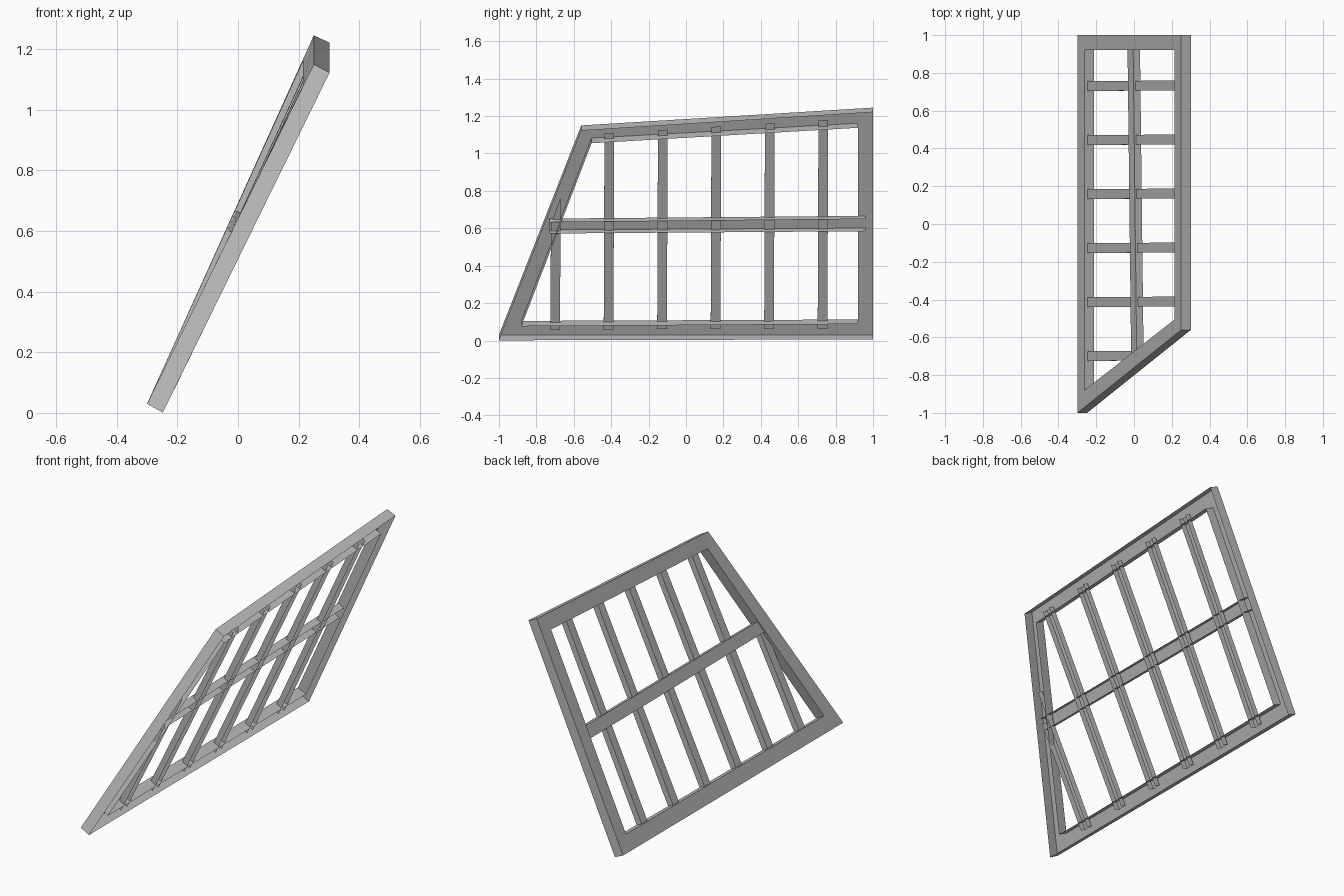
import bpy
import bmesh
from mathutils import Vector

cube = bpy.data.objects.get("Cube")
if cube:
    bpy.data.objects.remove(cube, do_unlink=True)

grey = bpy.data.materials.new("plain grey")
grey.use_nodes = True
colour = (0.5, 0.5, 0.5, 1)
grey.diffuse_color = colour
grey.node_tree.nodes["Principled BSDF"].inputs["Base Color"].default_value = colour


def panel_point(y, v, depth):
    """Point on the leaning, slightly twisted panel; v runs up the slope."""
    top = 1.15 + 0.061 * (y + 0.56)
    return Vector((-0.3 + 0.55 * v + 0.052 * depth, y,
                   0.03 + (top - 0.03) * v + (0.0025 * y - 0.0265) * depth))


def open_channel(name, plates, walls, near, far):
    """Face plates with folded side walls, open on the underside."""
    bm = bmesh.new()
    for plate in plates:
        bm.faces.new([bm.verts.new(panel_point(y, v, near)) for y, v in plate])
    for a, b in walls:
        ends = [(a, near), (a, far), (b, far), (b, near)]
        bm.faces.new([bm.verts.new(panel_point(*p, d)) for p, d in ends])
    bmesh.ops.remove_doubles(bm, verts=bm.verts, dist=0.0001)
    bmesh.ops.recalc_face_normals(bm, faces=bm.faces)
    mesh = bpy.data.meshes.new(name)
    bm.to_mesh(mesh)
    bm.free()
    mesh.materials.append(grey)
    obj = bpy.data.objects.new(name, mesh)
    bpy.context.collection.objects.link(obj)
    return obj


# Outer frame
outer = [(-1, 0), (1, 0), (1, 1), (-0.56, 1)]
inner = [(-0.88, 0.068), (0.92, 0.068), (0.92, 0.935), (-0.505, 0.937)]
plates, walls = [], []
for i in range(4):
    j = (i + 1) % 4
    plates.append([outer[i], outer[j], inner[j], inner[i]])
    walls += [(outer[i], outer[j]), (inner[i], inner[j])]
open_channel("outer_frame", plates, walls, 0, 1)

# Middle rail
rail = [(-0.73, 0.509), (0.96, 0.473), (0.96, 0.527), (-0.73, 0.563)]
open_channel("middle_rail", [rail], [rail[:2], rail[2:]], 0.1, 0.8)

# Cross bars; the first is cut to the sloping end of the frame
for i in range(6):
    y = -0.7 + 0.286 * i
    low, high = y - 0.026, y + 0.026
    tops = (0.54, 0.67) if i == 0 else (0.963, 0.963)
    bar = [(low, 0.034), (low + 0.004, tops[0]), (high + 0.004, tops[1]), (high, 0.034)]
    open_channel(f"cross_bar_{i + 1}", [bar], [bar[:2], bar[2:]], 0.3, 0.9)
